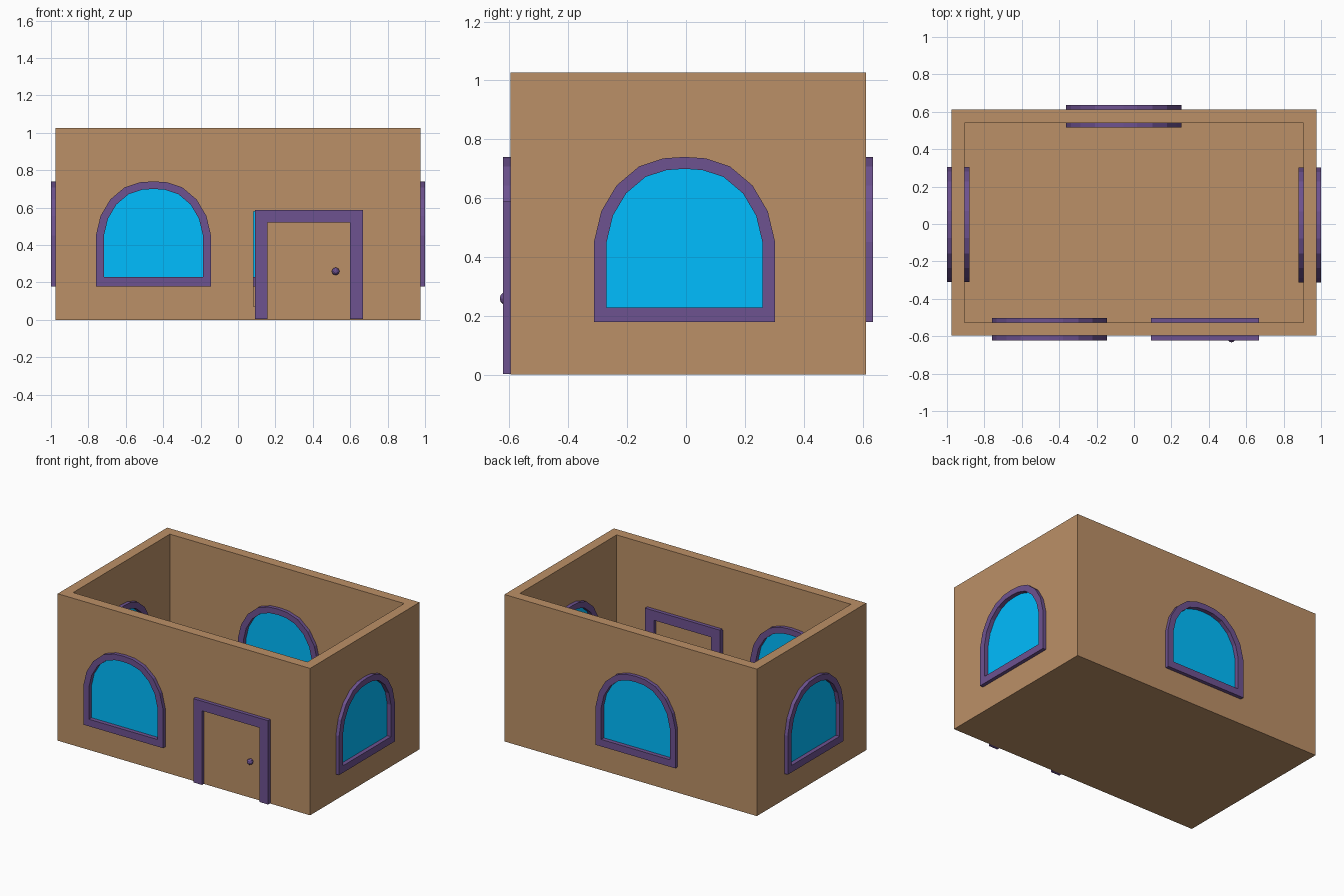
import bpy, bmesh
from math import pi
from mathutils import Matrix, Vector

if "Cube" in bpy.data.objects:
    bpy.data.objects.remove(bpy.data.objects["Cube"])


def material(name, rgb):
    m = bpy.data.materials.new(name)
    m.diffuse_color = (*rgb, 1)
    m.use_nodes = True
    m.node_tree.nodes["Principled BSDF"].inputs["Base Color"].default_value = m.diffuse_color
    return m


CLAY = material("clay", (0.50, 0.28, 0.135))
PURPLE = material("purple", (0.155, 0.085, 0.28))
BLUE = material("blue", (0.0, 0.51, 1.0))


def finish(bm, name, mat=None):
    bmesh.ops.recalc_face_normals(bm, faces=bm.faces)
    me = bpy.data.meshes.new(name)
    bm.to_mesh(me)
    bm.free()
    ob = bpy.data.objects.new(name, me)
    bpy.context.collection.objects.link(ob)
    if mat:
        me.materials.append(mat)
    return ob


def prism(name, outline, y0, y1, mat=None, place=Matrix()):
    """Extrude an (x, z) outline from y0 to y1."""
    bm = bmesh.new()
    f = bm.faces.new([bm.verts.new((x, y0, z)) for x, z in outline])
    ext = bmesh.ops.extrude_face_region(bm, geom=[f], use_keep_orig=True)["geom"]
    bmesh.ops.translate(bm, vec=(0, y1 - y0, 0),
                        verts=[v for v in ext if isinstance(v, bmesh.types.BMVert)])
    bm.transform(place)
    return finish(bm, name, mat)


def ring(name, outer, inner, y0, y1, mat, place):
    """Frame between two matching (x, z) outlines."""
    bm = bmesh.new()
    loops = [[bm.verts.new((x, y, z)) for x, z in pts]
             for pts, y in ((outer, y0), (inner, y0), (inner, y1), (outer, y1))]
    n = len(outer)
    for k in range(4):
        a, b = loops[k], loops[(k + 1) % 4]
        for i in range(n):
            j = (i + 1) % n
            bm.faces.new((a[i], a[j], b[j], b[i]))
    bm.transform(place)
    return finish(bm, name, mat)


def arch(scale, bottom):
    """Arched window outline: straight jambs and a ten-sided top."""
    half = [(0.308, 0), (0.283, 0.105), (0.231, 0.193), (0.154, 0.258), (0.072, 0.285)]
    right = [(x * scale, 0.45 + z * scale) for x, z in half]
    left = [(-x, z) for x, z in reversed(right)]
    return ([(0.308 * scale, bottom)] + right + [(0, 0.45 + 0.29 * scale)]
            + left + [(-0.308 * scale, bottom)])


def rect(x0, x1, z0, z1):
    return [(x0, z0), (x1, z0), (x1, z1), (x0, z1)]


# Walls and floor: box hollowed from the top
X, Y0, Y1, T, H = 0.975, -0.597, 0.611, 0.07, 1.026
bm = bmesh.new()
bmesh.ops.create_cube(bm, size=1)
bmesh.ops.transform(bm, verts=bm.verts, matrix=Matrix.Translation((0, (Y0 + Y1) / 2, H / 2))
                    @ Matrix.Diagonal((2 * X, Y1 - Y0, H, 1)))
top = max(bm.faces, key=lambda f: f.calc_center_median().z)
bmesh.ops.inset_region(bm, faces=[top], thickness=T, use_even_offset=True)
floor = bmesh.ops.extrude_discrete_faces(bm, faces=[top])["faces"][0]
bmesh.ops.translate(bm, verts=floor.verts, vec=(0, 0, T - H))
walls = finish(bm, "walls", CLAY)


def cut(cutter):
    cutter.hide_render = True
    cutter.hide_set(True)
    mod = walls.modifiers.new("opening", "BOOLEAN")
    mod.operation = "DIFFERENCE"
    mod.solver = "EXACT"
    mod.object = cutter


# Arched windows, one per wall; local y = 0 is the outer wall face
for side, pos, angle in (("front", (-0.452, Y0, 0), 0),
                         ("right", (X, -0.005, 0), pi / 2),
                         ("back", (-0.055, Y1, 0), pi),
                         ("left", (-X, -0.003, 0), -pi / 2)):
    place = Matrix.Translation(Vector(pos)) @ Matrix.Rotation(angle, 4, "Z")
    cut(prism(side + "_window_cutter", arch(0.95, 0.2), -0.1, 0.15, None, place))
    ring(side + "_window_frame", arch(1, 0.179), arch(0.86, 0.228), -0.025, T + 0.025,
         PURPLE, place)
    prism(side + "_window_glass", arch(0.9, 0.215), 0.004, T - 0.004, BLUE, place)

# Door: opening with a sliver of a gap at its left, frame, panel and knob
place = Matrix.Translation((0, Y0, 0))
cut(prism("door_cutter", rect(0.083, 0.65, 0.072, 0.58), -0.1, 0.15, None, place))
prism("door_frame", [(0.09, 0.003), (0.157, 0.003), (0.157, 0.521), (0.6, 0.521),
                     (0.6, 0.003), (0.668, 0.003), (0.668, 0.588), (0.09, 0.588)],
      -0.025, T + 0.025, PURPLE, place)
prism("door_panel", rect(0.13, 0.63, 0.01, 0.55), -0.002, T + 0.002, CLAY, place)
bm = bmesh.new()
bmesh.ops.create_uvsphere(bm, u_segments=8, v_segments=6, radius=0.021,
                          matrix=Matrix.Translation((0.522, Y0 - 0.015, 0.259))
                          @ Matrix.Rotation(pi / 2, 4, "X"))
finish(bm, "door_knob", PURPLE)
